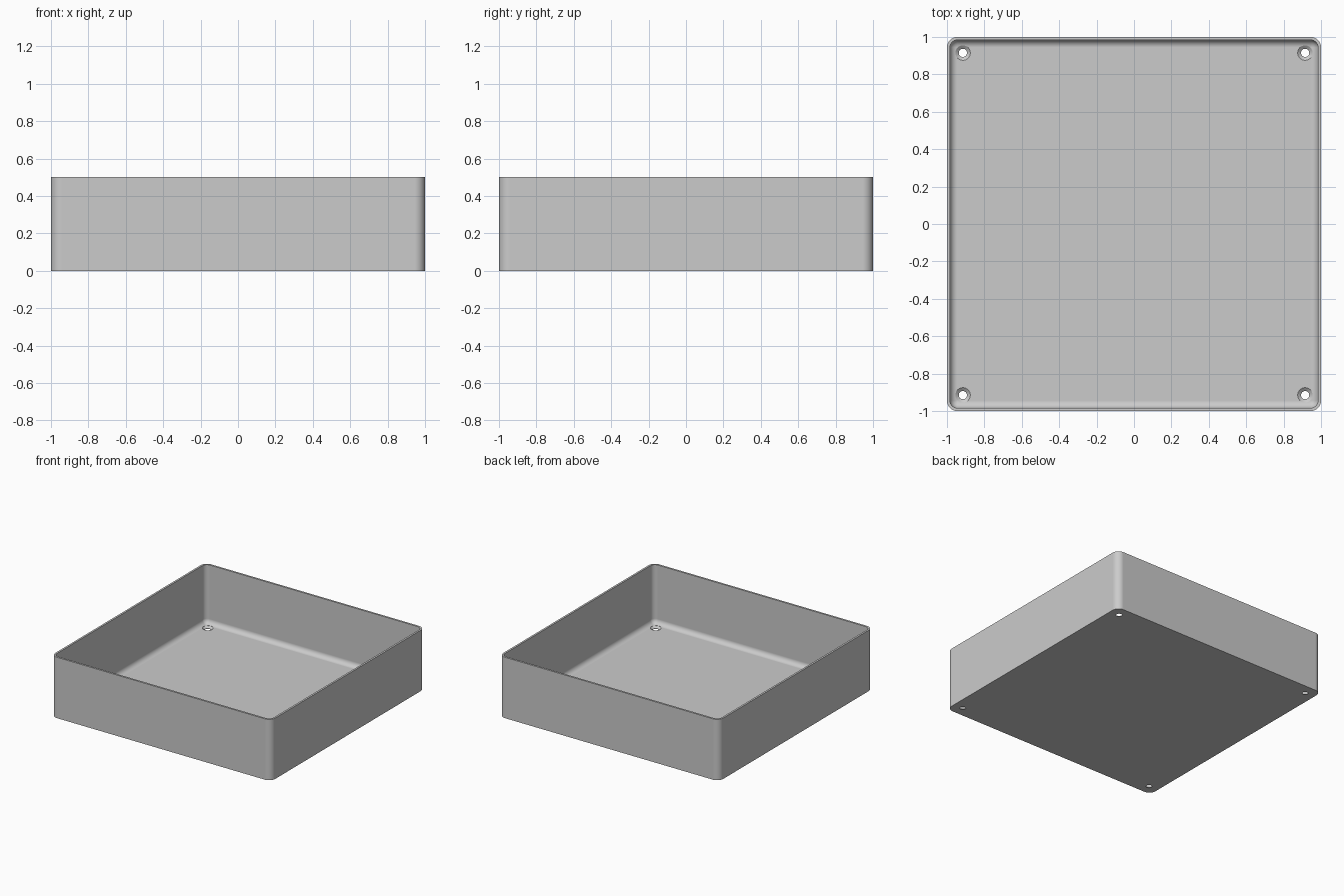
import bpy, bmesh
from math import sin, cos, pi, radians

cube = bpy.data.objects.get("Cube")
if cube:
    bpy.data.objects.remove(cube, do_unlink=True)

HEIGHT, WALL, FLOOR = 0.5, 0.016, 0.017
FILLET = 0.04
CORNER = WALL + FILLET
HOLE_POS, HOLE_R, SINK_R = 0.915, 0.022, 0.04
STEPS = 10

grey = bpy.data.materials.new("plain_grey")
grey.use_nodes = True
grey.diffuse_color = (0.6, 0.6, 0.6, 1)
grey.node_tree.nodes["Principled BSDF"].inputs["Base Color"].default_value = (0.6, 0.6, 0.6, 1)


def rounded_square(inset, z):
    """Rounded square ring, shrunk inward by inset."""
    radius = max(CORNER - inset, 0.002)
    centre = 1 - inset - radius
    ring = []
    for quarter, (sx, sy) in enumerate([(1, 1), (-1, 1), (-1, -1), (1, -1)]):
        for i in range(STEPS + 1):
            a = (quarter + i / STEPS) * pi / 2
            ring.append((sx * centre + radius * cos(a), sy * centre + radius * sin(a), z))
    return ring


def circle(cx, cy, radius, z, count=32):
    return [(cx + radius * cos(2 * pi * i / count),
             cy + radius * sin(2 * pi * i / count), z) for i in range(count)]


def loft(bm, rings):
    """Skin a stack of rings and cap both ends."""
    loops = [[bm.verts.new(p) for p in ring] for ring in rings]
    for low, high in zip(loops, loops[1:]):
        n = len(low)
        for i in range(n):
            j = (i + 1) % n
            bm.faces.new((low[i], low[j], high[j], high[i]))
    bm.faces.new(loops[0][::-1])
    bm.faces.new(loops[-1])


def make_object(name, bm):
    bmesh.ops.recalc_face_normals(bm, faces=bm.faces)
    mesh = bpy.data.meshes.new(name)
    bm.to_mesh(mesh)
    bm.free()
    mesh.materials.append(grey)
    obj = bpy.data.objects.new(name, mesh)
    bpy.context.collection.objects.link(obj)
    return obj


# Tray shell: outer wall, rim, inner wall, floor fillet, floor
profile = [(0, 0), (0, HEIGHT), (WALL, HEIGHT)]
for i in range(STEPS + 1):
    a = i / STEPS * pi / 2
    profile.append((WALL + FILLET * (1 - cos(a)), FLOOR + FILLET * (1 - sin(a))))
bm = bmesh.new()
loft(bm, [rounded_square(inset, z) for inset, z in profile])
tray = make_object("tray", bm)

# Countersunk screw holes in the four corners
bm = bmesh.new()
for sx in (-1, 1):
    for sy in (-1, 1):
        x, y = sx * HOLE_POS, sy * HOLE_POS
        loft(bm, [circle(x, y, r, z) for r, z in
                  [(HOLE_R, -0.05), (HOLE_R, 0.003), (SINK_R, FLOOR), (SINK_R, 0.1)]])
cutter = make_object("screw_hole_cutter", bm)
cutter.hide_render = True

bpy.ops.object.select_all(action="DESELECT")
bpy.context.view_layer.objects.active = tray
tray.select_set(True)
cut = tray.modifiers.new("screw_holes", "BOOLEAN")
cut.operation = "DIFFERENCE"
cut.solver = "EXACT"
cut.object = cutter
bpy.ops.object.modifier_apply(modifier=cut.name)
bpy.data.objects.remove(cutter, do_unlink=True)

# Smooth fillets, crisp edges, flat panels
bpy.ops.object.shade_smooth_by_angle(angle=radians(30))
normals = tray.modifiers.new("flat_panels", "WEIGHTED_NORMAL")
normals.keep_sharp = True
